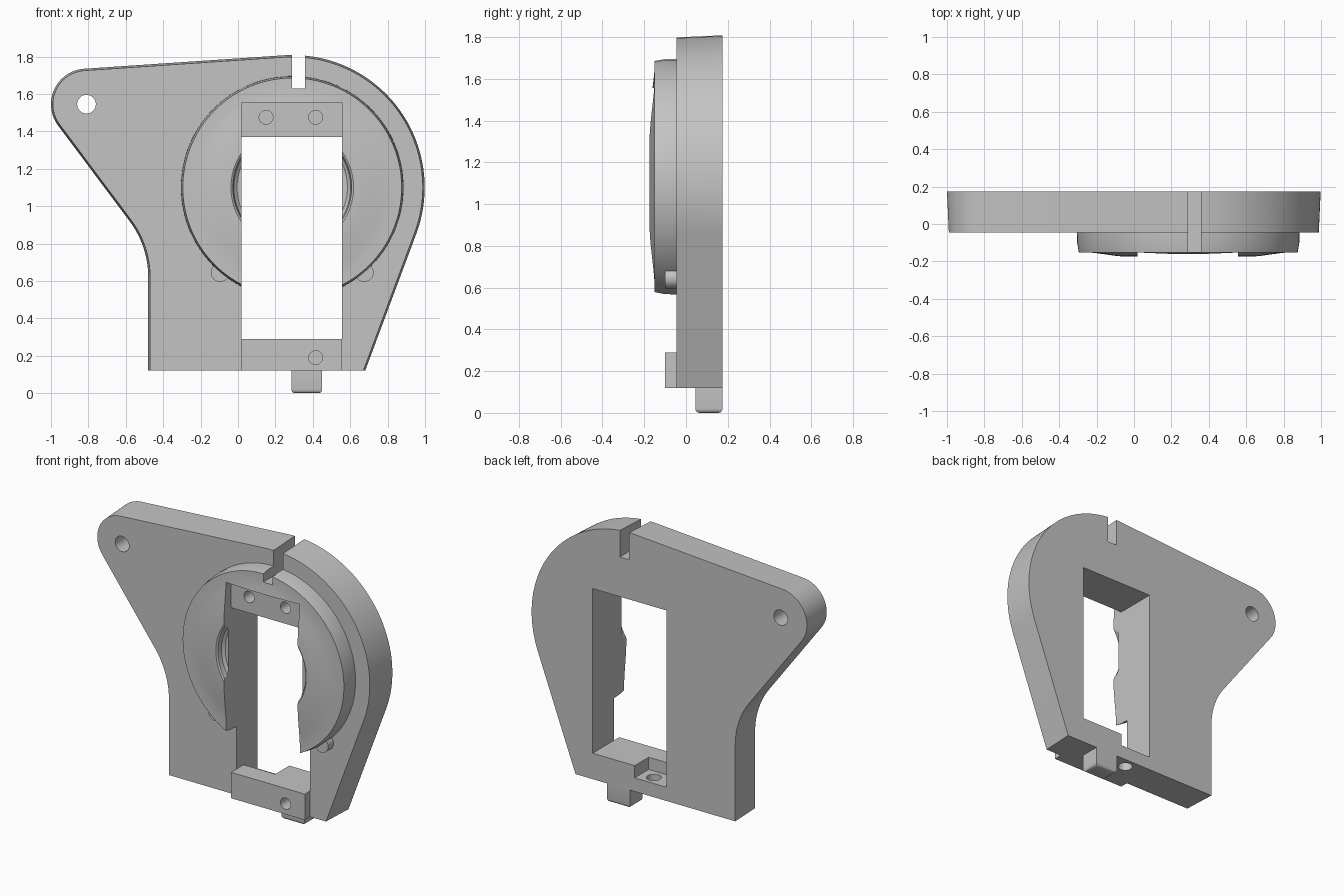
import bpy, bmesh, math
from mathutils import Matrix

if "Cube" in bpy.data.objects:
    bpy.data.objects.remove(bpy.data.objects["Cube"], do_unlink=True)

grey = bpy.data.materials.new("plain grey")
grey.use_nodes = True
grey.diffuse_color = (0.55, 0.55, 0.55, 1)
grey.node_tree.nodes["Principled BSDF"].inputs["Base Color"].default_value = (0.55, 0.55, 0.55, 1)

CX, CZ = 0.29, 1.10                 # centre of the round housing
BACK, FACE, STEP = 0.175, -0.045, -0.10


def finish(name, bm):
    bmesh.ops.recalc_face_normals(bm, faces=bm.faces)
    mesh = bpy.data.meshes.new(name)
    bm.to_mesh(mesh)
    bm.free()
    mesh.materials.append(grey)
    ob = bpy.data.objects.new(name, mesh)
    bpy.context.collection.objects.link(ob)
    return ob


def box(name, x, y, z, bevel=0):
    bm = bmesh.new()
    bmesh.ops.create_cube(bm, size=1)
    for v in bm.verts:
        for i, (lo, hi) in enumerate((x, y, z)):
            v.co[i] = lo if v.co[i] < 0 else hi
    if bevel:
        edges = [e for e in bm.edges if all(v.co.z == z[0] for v in e.verts)]
        bmesh.ops.bevel(bm, geom=edges, offset=bevel, segments=4, profile=0.5, affect='EDGES')
    return finish(name, bm)


def cylinder(name, x, z, r, y, vertical=False):
    """Along y at (x, z); if vertical, along z at (x, y=z) over the range y."""
    bm = bmesh.new()
    bmesh.ops.create_cone(bm, cap_ends=True, segments=32, radius1=r, radius2=r, depth=y[1] - y[0])
    mid = (y[0] + y[1]) / 2
    if vertical:
        bm.transform(Matrix.Translation((x, z, mid)))
    else:
        bm.transform(Matrix.Translation((x, mid, z)) @ Matrix.Rotation(math.pi / 2, 4, 'X'))
    return finish(name, bm)


def arc(cx, cz, r, a, b, n):
    angles = [math.radians(a + (b - a) * i / n) for i in range(n + 1)]
    return [(cx + r * math.cos(t), cz + r * math.sin(t)) for t in angles]


def outline(d):
    """Plate outline, drawn in by the draft d."""
    pts = [(-0.48 + d, 0.12), (0.68 - d, 0.12)]
    pts += arc(CX, CZ, 0.708 - d, -20.2, 93.9, 56)
    pts += arc(-0.81, 1.545, 0.19 - d, 93.9, 216.7, 28)
    pts += arc(-0.98, 0.62, 0.5 + d, 36.7, 0, 16)
    return pts


# Mounting plate with a slight draft towards the front
bm = bmesh.new()
rear = [bm.verts.new((x, BACK, z)) for x, z in outline(0)]
front = [bm.verts.new((x, FACE, z)) for x, z in outline(0.01)]
bm.faces.new(rear)
bm.faces.new(front)
for i in range(len(rear)):
    j = (i + 1) % len(rear)
    bm.faces.new((rear[i], rear[j], front[j], front[i]))
plate = finish("mounting_plate", bm)

# Round housing: tapered rim, flat ring, shallow dome, sunk dish
profile = [(0, FACE), (0.595, FACE), (0.594, STEP), (0.585, -0.152), (0.53, -0.152),
           (0.49, -0.156), (0.44, -0.163), (0.39, -0.170), (0.35, -0.174), (0.328, -0.175),
           (0.318, -0.168), (0.312, -0.14), (0.295, -0.125), (0, -0.125)]
bm = bmesh.new()
verts = [bm.verts.new((CX + r, y, CZ)) for r, y in profile]
edges = [bm.edges.new(pair) for pair in zip(verts, verts[1:])]
bmesh.ops.spin(bm, geom=verts + edges, cent=(CX, 0, CZ), axis=(0, 1, 0),
               angle=math.tau, steps=128, use_merge=True)
bmesh.ops.remove_doubles(bm, verts=bm.verts, dist=1e-4)
housing = finish("round_housing", bm)

# Lower block, locating tab and side nubs
block = box("lower_block", (0.02, 0.555), (STEP, FACE), (0.12, 0.29))
tab = box("locating_tab", (0.285, 0.45), (0.045, BACK), (0, 0.12), 0.02)
nubs = [cylinder(name, CX + s * 0.385, 0.645, 0.05, (STEP, FACE))
        for name, s in (("left_nub", 1), ("right_nub", -1))]

# Cutters: window, front recess, top slot, rear notch and the round holes
window = box("window_cutter", (0.02, 0.555), (-0.5, 0.5), (0.29, 1.37))
recess = box("recess_cutter", (0.02, 0.555), (-0.5, STEP), (0.4, 1.555))
slot = box("slot_cutter", (0.29, 0.358), (-0.5, 0.5), (1.63, 2))
notch = box("notch_cutter", (0.02, 0.25), (0.03, 0.5), (0.21, 0.5))
ear_hole = cylinder("ear_hole_cutter", -0.81, 1.545, 0.05, (-0.5, 0.5))
drain = cylinder("bottom_hole_cutter", 0.16, 0.105, 0.045, (0, 0.3), True)
screws = [cylinder("screw_cutter", x, 1.475, 0.037, (-0.3, 0.08)) for x in (0.15, 0.415)]
low_screw = cylinder("low_screw_cutter", 0.415, 0.19, 0.037, (-0.3, 0.06))
cuts = {
    plate: [window, slot, notch, ear_hole, drain, low_screw] + screws,
    housing: [window, recess, slot] + screws,
    block: [low_screw],
}
for ob, tools in cuts.items():
    bpy.context.view_layer.objects.active = ob
    for tool in tools:
        mod = ob.modifiers.new("cut", 'BOOLEAN')
        mod.operation, mod.solver, mod.object = 'DIFFERENCE', 'EXACT', tool
        bpy.ops.object.modifier_apply(modifier=mod.name)
for tool in {t for tools in cuts.values() for t in tools}:
    bpy.data.objects.remove(tool, do_unlink=True)

# Smooth curved walls, keep real edges crisp
bpy.ops.object.select_all(action='DESELECT')
for ob in [plate, housing, block, tab] + nubs:
    ob.select_set(True)
bpy.ops.object.shade_smooth_by_angle(angle=math.radians(25))
